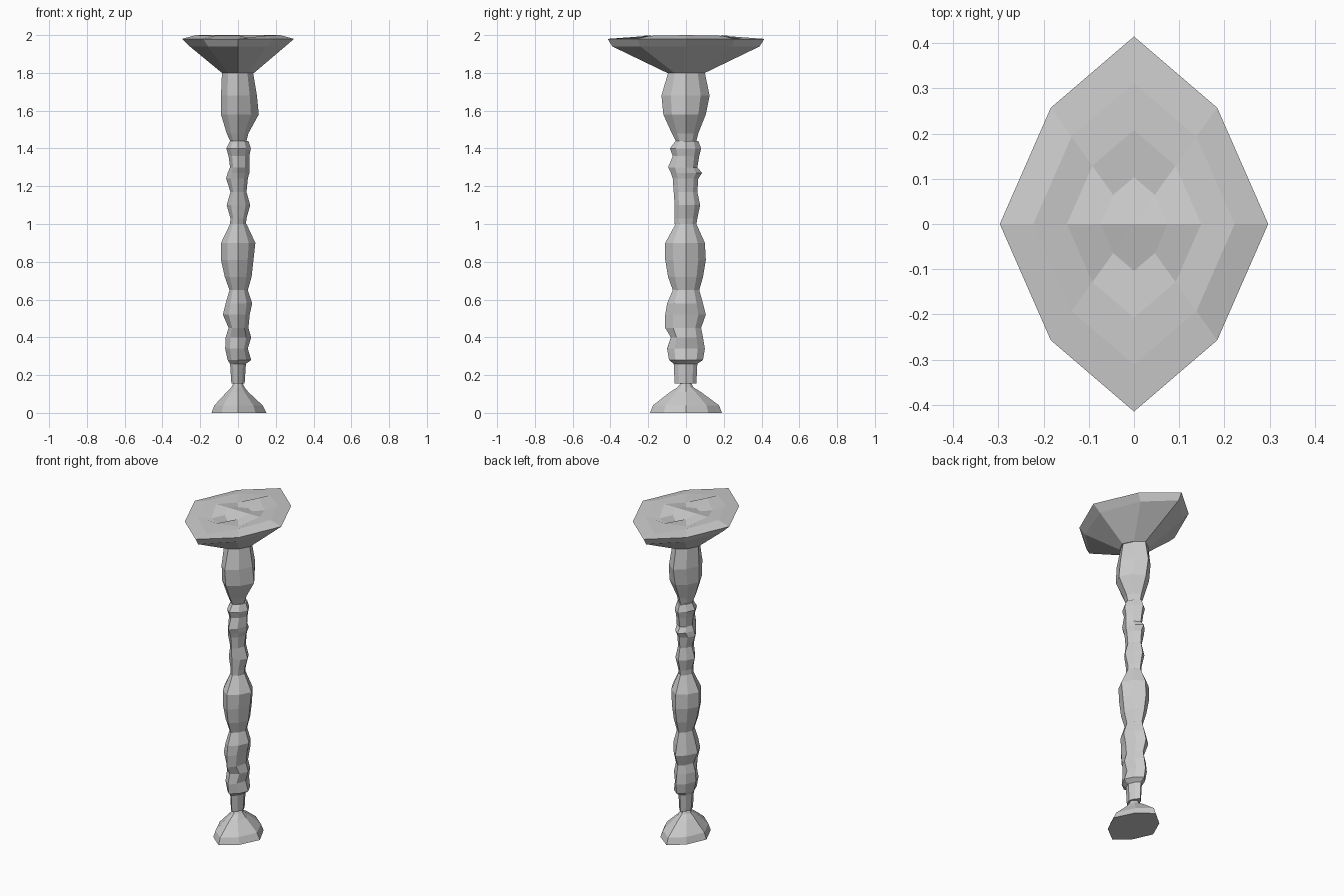
import bpy, bmesh, math

DIAG = 0.62  # how far the diagonal corners sit along each half-axis


def ring(bm, z, left, right, front, back):
    """Eight-sided uneven section given its four half-widths."""
    corners = [(right, 0), (right * DIAG, back * DIAG), (0, back), (-left * DIAG, back * DIAG),
               (-left, 0), (-left * DIAG, -front * DIAG), (0, -front), (right * DIAG, -front * DIAG)]
    return [bm.verts.new((x, y, z)) for x, y in corners]


def bridge(bm, a, b):
    for i in range(8):
        j = (i + 1) % 8
        bm.faces.new((a[i], a[j], b[j], b[i]))


def loft(name, rows, rippled=False):
    bm = bmesh.new()
    rings = [ring(bm, *r) for r in rows]
    bm.faces.new(rings[0][::-1])
    for a, b in zip(rings, rings[1:]):
        bridge(bm, a, b)
    last = rings[-1]
    if rippled:
        # rough, wavy upper surface made of shrinking rings
        def wave(y):
            return 1.987 + 0.013 * math.cos(2 * math.pi * y / 0.22)
        for s in (0.75, 0.5, 0.25):
            nxt = ring(bm, 1.98, *[v * s for v in rows[-1][1:]])
            for v in nxt:
                v.co.z = wave(v.co.y)
            bridge(bm, last, nxt)
            last = nxt
        tip = bm.verts.new((0, 0, wave(0)))
        for i in range(8):
            bm.faces.new((last[i], last[(i + 1) % 8], tip))
    else:
        bm.faces.new(last)
    bmesh.ops.recalc_face_normals(bm, faces=bm.faces[:])
    me = bpy.data.meshes.new(name)
    bm.to_mesh(me)
    bm.free()
    ob = bpy.data.objects.new(name, me)
    bpy.context.collection.objects.link(ob)
    return ob


# rows: height, then half-widths left, right, front, back
# flared foot
loft("foot", [
    (0, .14, .15, .19, .19), (.04, .125, .13, .175, .175), (.11, .06, .055, .085, .08),
    (.135, .035, .035, .045, .04), (.155, .025, .025, .03, .03)])

# knobbly lower stem
loft("lower_stem", [
    (.155, .035, .035, .06, .055), (.26, .042, .042, .065, .06), (.28, .055, .07, .09, .09),
    (.34, .068, .052, .10, .10), (.40, .065, .07, .08, .09), (.45, .05, .055, .11, .08),
    (.52, .08, .062, .11, .105), (.58, .065, .075, .10, .09), (.65, .045, .052, .07, .07)])

# swollen middle
loft("middle_bulge", [
    (.65, .045, .052, .07, .07), (.72, .07, .072, .095, .09), (.81, .09, .082, .11, .105),
    (.90, .09, .092, .11, .10), (1.0, .042, .045, .055, .055)])

# knobbly upper stem
loft("upper_stem", [
    (1.0, .042, .042, .06, .055), (1.03, .04, .045, .06, .06), (1.10, .06, .065, .06, .075),
    (1.17, .04, .045, .065, .06), (1.24, .063, .052, .07, .065), (1.27, .055, .06, .08, .085),
    (1.30, .042, .06, .095, .06), (1.36, .05, .06, .07, .07), (1.40, .062, .068, .085, .08),
    (1.44, .042, .055, .055, .065)])

# thick neck under the top
loft("neck", [
    (1.44, .042, .045, .055, .055), (1.48, .06, .055, .075, .065), (1.58, .09, .11, .12, .105),
    (1.68, .09, .10, .13, .125), (1.80, .085, .08, .095, .10)])

# wide plate with a rippled top
loft("top_plate", [
    (1.80, .085, .085, .10, .10), (1.94, .255, .25, .39, .39),
    (1.98, .297, .297, .415, .415)], rippled=True)
